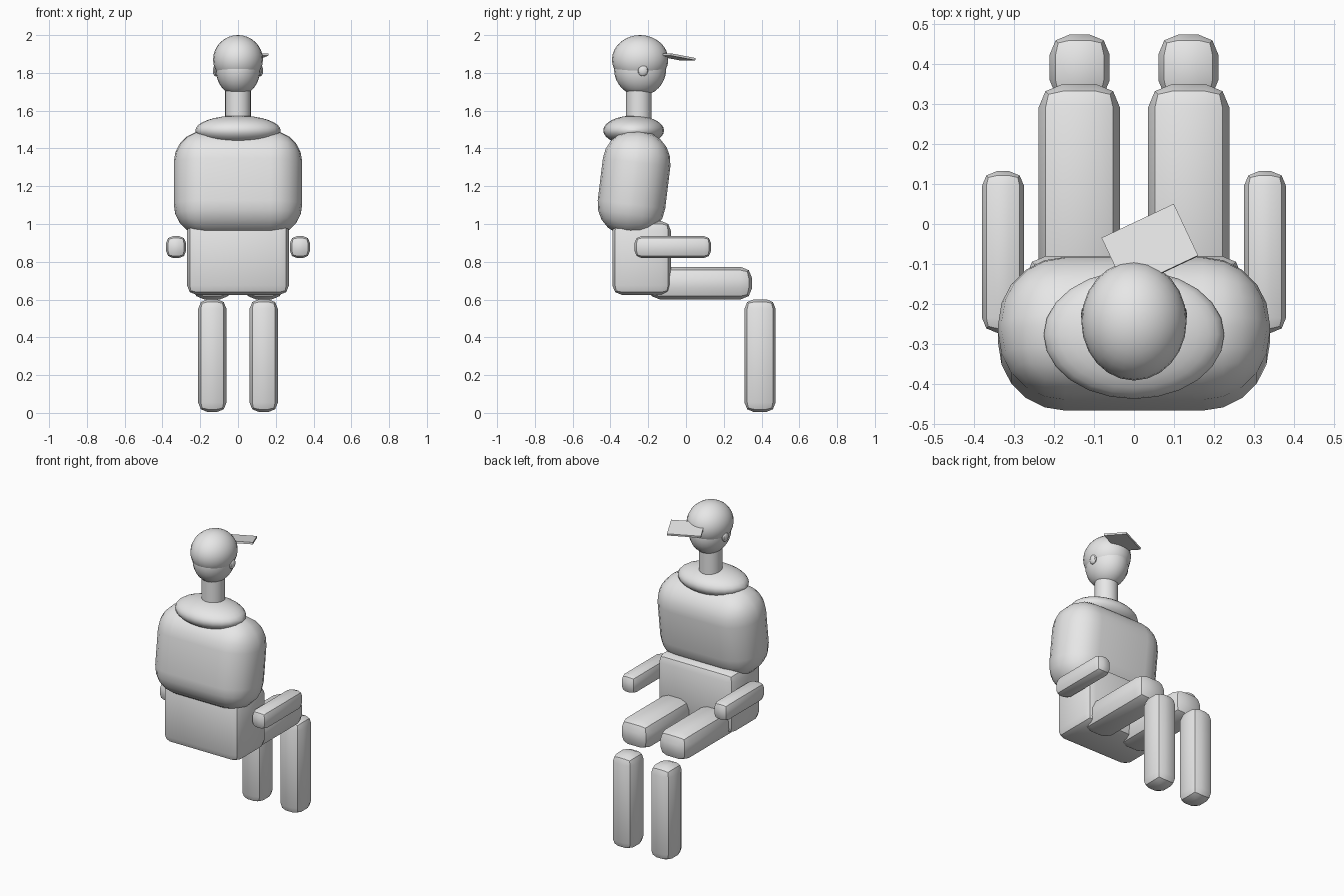
import bpy
import math

cube = bpy.data.objects.get("Cube")
if cube:
    bpy.data.objects.remove(cube, do_unlink=True)

grey = bpy.data.materials.new("plain_grey")
grey.use_nodes = True
GREY = (0.8, 0.8, 0.8, 1)
grey.diffuse_color = GREY
grey.node_tree.nodes["Principled BSDF"].inputs["Base Color"].default_value = GREY


def finish(name, size=(1, 1, 1), angle=30):
    """Name, scale, colour and shade the active object."""
    ob = bpy.context.object
    ob.name = name
    ob.scale = size
    bpy.ops.object.transform_apply(location=False, rotation=False, scale=True)
    ob.data.materials.append(grey)
    bpy.ops.object.shade_smooth_by_angle(angle=math.radians(angle))
    return ob


def rounded_box(name, centre, size, radius, segments=2, turn=(0, 0, 0)):
    bpy.ops.mesh.primitive_cube_add(size=1, location=centre, rotation=turn)
    ob = bpy.context.object
    ob.scale = size
    bpy.ops.object.transform_apply(location=False, rotation=False, scale=True)
    if radius:
        bevel = ob.modifiers.new("rounding", 'BEVEL')
        bevel.width = radius
        bevel.segments = segments
        bevel.limit_method = 'NONE'
        bpy.ops.object.modifier_apply(modifier=bevel.name)
    return finish(name)


def ellipsoid(name, centre, radii, segments=24, rings=16):
    bpy.ops.mesh.primitive_uv_sphere_add(segments=segments, ring_count=rings,
                                         radius=1, location=centre)
    return finish(name, radii)


# Body: hips and padded jacket leaning slightly forward
rounded_box("hips", (0, -0.235, 0.82), (0.54, 0.31, 0.39), 0.05)
rounded_box("jacket", (0, -0.275, 1.215), (0.68, 0.36, 0.56), 0.168, 5,
            (math.radians(-7), 0, 0))
ellipsoid("collar", (0, -0.277, 1.495), (0.226, 0.161, 0.079))

# Neck and head
bpy.ops.mesh.primitive_cylinder_add(vertices=24, radius=0.068, depth=0.26,
                                    location=(0, -0.25, 1.63))
finish("neck")
ellipsoid("head", (0, -0.243, 1.82), (0.118, 0.138, 0.142))

# Cap with a visor turned to one side
ellipsoid("cap", (0, -0.243, 1.87), (0.132, 0.149, 0.13))
rounded_box("visor", (0.04, -0.0575, 1.885), (0.2, 0.145, 0.012), 0,
            turn=(-0.17, 0, 0.44))

# Paired parts
for side, s in (("left", 1), ("right", -1)):
    ellipsoid(side + "_ear", (s * 0.118, -0.228, 1.812), (0.015, 0.027, 0.03), 12, 8)
    rounded_box(side + "_forearm", (s * 0.328, -0.07, 0.878), (0.106, 0.405, 0.117), 0.038)
    rounded_box(side + "_thigh", (s * 0.137, 0.075, 0.687), (0.205, 0.55, 0.172), 0.06)
    rounded_box(side + "_shin", (s * 0.136, 0.392, 0.303), (0.15, 0.165, 0.597), 0.05)
